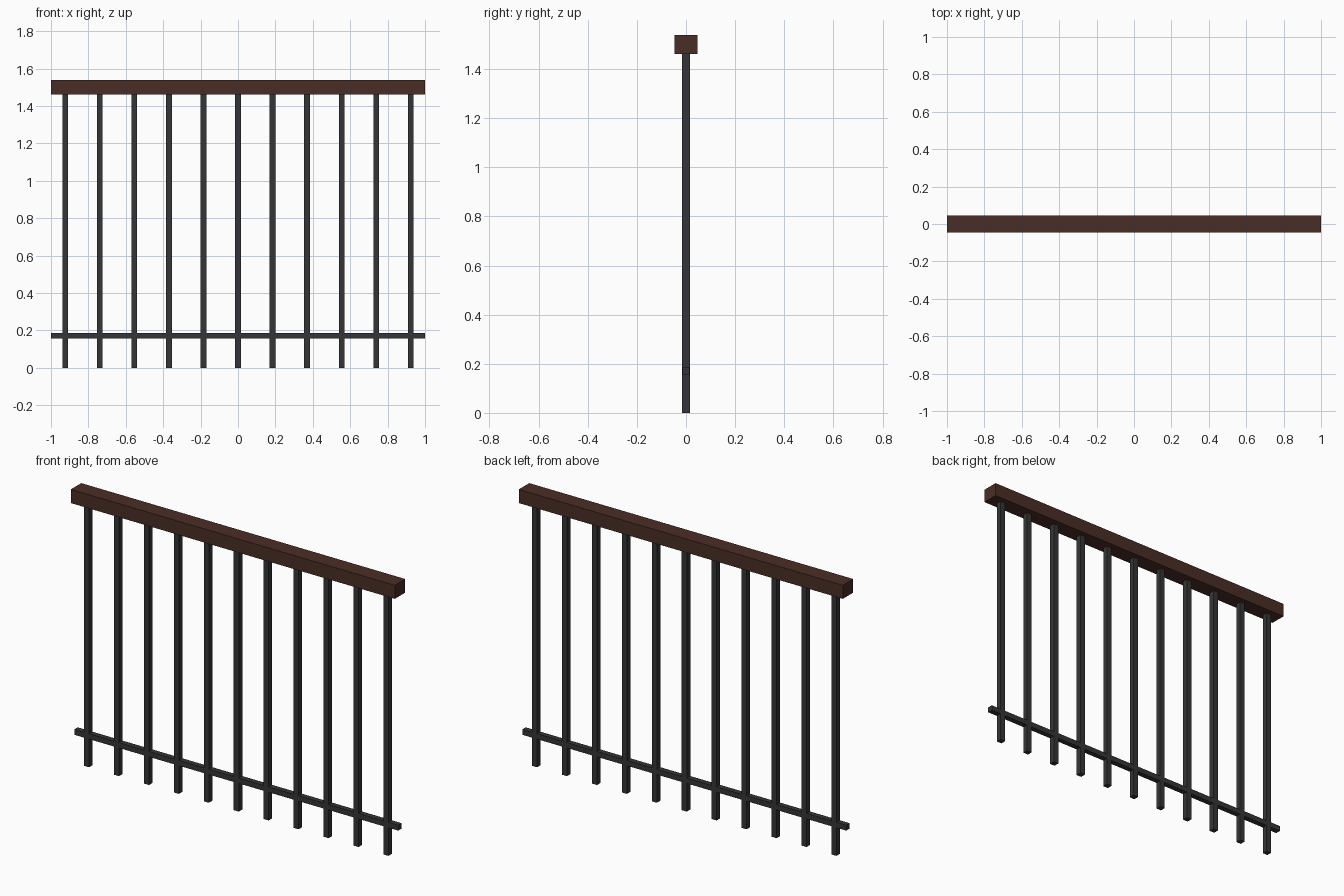
import bpy

if "Cube" in bpy.data.objects:
    bpy.data.objects.remove(bpy.data.objects["Cube"])


def material(name, color):
    m = bpy.data.materials.new(name)
    m.diffuse_color = (*color, 1.0)
    m.use_nodes = True
    m.node_tree.nodes["Principled BSDF"].inputs["Base Color"].default_value = m.diffuse_color
    return m


wood = material("dark_brown_wood", (0.068, 0.027, 0.018))
metal = material("charcoal_metal", (0.036, 0.036, 0.038))


def box(name, center, size, mat):
    bpy.ops.mesh.primitive_cube_add(size=1, location=center)
    ob = bpy.context.object
    ob.name = name
    ob.scale = size
    bpy.ops.object.transform_apply(location=False, rotation=False, scale=True)
    ob.data.materials.append(mat)
    return ob


# Wooden handrail
box("handrail", (0, 0, 1.5), (2.0, 0.092, 0.076), wood)

# Thin lower crossbar
box("lower_rail", (0, 0, 0.172), (2.0, 0.03, 0.03), metal)

# Row of square balusters, ending just inside the handrail
COUNT, SPACING, HEIGHT = 11, 0.1848, 1.47
for i in range(COUNT):
    x = (i - (COUNT - 1) / 2) * SPACING
    box(f"baluster_{i + 1}", (x, 0, HEIGHT / 2), (0.031, 0.031, HEIGHT), metal)
